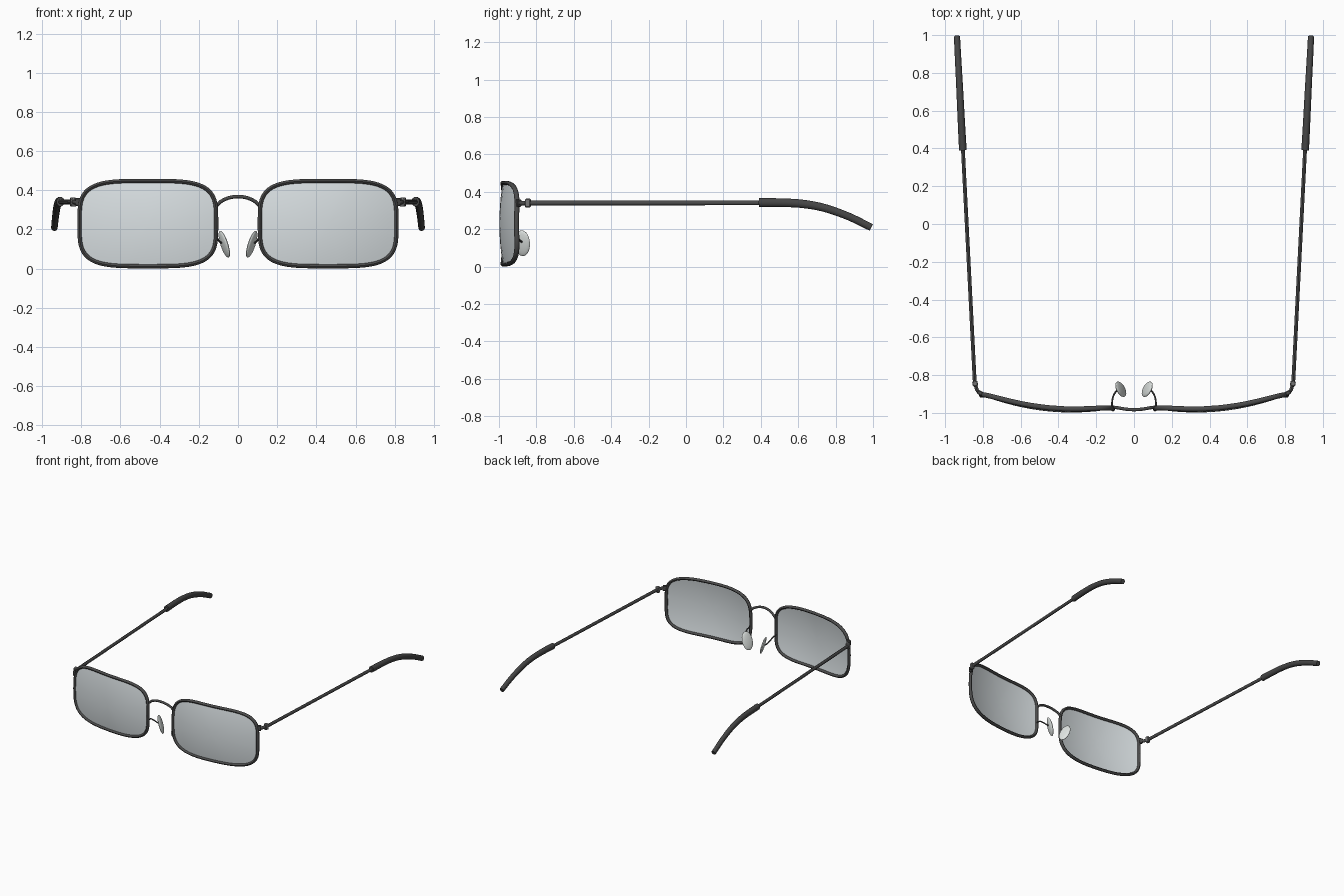
import bpy, bmesh, math
from mathutils import Vector, Matrix

if "Cube" in bpy.data.objects:
    bpy.data.objects.remove(bpy.data.objects["Cube"])


def material(name, rgb, rough=0.5, alpha=1.0):
    m = bpy.data.materials.new(name)
    m.use_nodes = True
    m.diffuse_color = (*rgb, alpha)
    bsdf = m.node_tree.nodes["Principled BSDF"]
    bsdf.inputs["Base Color"].default_value = (*rgb, 1)
    bsdf.inputs["Roughness"].default_value = rough
    bsdf.inputs["Alpha"].default_value = alpha
    return m


METAL = material("dark metal", (0.07, 0.07, 0.07))
HINGE = material("hinge grey", (0.18, 0.18, 0.18))
TIP = material("tip plastic", (0.06, 0.06, 0.06))
LENS = material("lens grey", (0.70, 0.75, 0.77), 0.2, 0.85)
PAD = material("pad grey", (0.76, 0.80, 0.78), 0.3)


def finish(name, bm, mat, mirror=True):
    """Turn a bmesh into a smooth object, mirrored to the other side."""
    me = bpy.data.meshes.new(name)
    bm.to_mesh(me)
    bm.free()
    me.materials.append(mat)
    ob = bpy.data.objects.new(name, me)
    bpy.context.collection.objects.link(ob)
    bpy.ops.object.select_all(action="DESELECT")
    ob.select_set(True)
    bpy.context.view_layer.objects.active = ob
    bpy.ops.object.shade_smooth_by_angle(angle=math.radians(40))
    if mirror:
        ob.modifiers.new("other side", "MIRROR").use_mirror_merge = False


def smooth_path(points, steps=6):
    """Catmull-Rom samples through the points."""
    p = [Vector(q) for q in points]
    p = [2 * p[0] - p[1]] + p + [2 * p[-1] - p[-2]]
    out = []
    for a, b, c, d in zip(p, p[1:], p[2:], p[3:]):
        for i in range(steps):
            t = i / steps
            out.append(0.5 * (2 * b + (c - a) * t + (2 * a - 5 * b + 4 * c - d) * t**2
                              + (3 * b - a - 3 * c + d) * t**3))
    return out + [p[-2]]


def sweep(name, path, w, h, mat, up=(0, 0, 1), closed=False, end=1.0, sides=10, mirror=True):
    """Sweep an elliptical section, w wide and h high in radius, along a path."""
    bm = bmesh.new()
    n = len(path)
    rings = []
    for i, p in enumerate(path):
        if closed:
            tan = path[(i + 1) % n] - path[i - 1]
        else:
            tan = path[min(i + 1, n - 1)] - path[max(i - 1, 0)]
        side = tan.cross(Vector(up)).normalized()
        top = side.cross(tan).normalized()
        s = 1 + (end - 1) * i / (n - 1)
        angles = [math.tau * (k + 0.5) / sides for k in range(sides)]
        rings.append([bm.verts.new(p + s * (side * w * math.cos(a) + top * h * math.sin(a)))
                      for a in angles])
    for i in range(n if closed else n - 1):
        r, q = rings[i], rings[(i + 1) % n]
        for k in range(sides):
            j = (k + 1) % sides
            bm.faces.new((r[k], r[j], q[j], q[k]))
    if not closed:
        bm.faces.new(rings[0][::-1])
        bm.faces.new(rings[-1])
    bmesh.ops.recalc_face_normals(bm, faces=bm.faces)
    finish(name, bm, mat, mirror)


# Lens outline: a rounded rectangle lying on a shallow dome
CX, CZ, HALF_W, HALF_H = 0.46, 0.23, 0.349, 0.218


def lens_point(angle, scale):
    c, s = math.cos(angle), math.sin(angle)
    x = CX + scale * HALF_W * math.copysign(abs(c) ** 0.52, c)
    z = CZ + scale * HALF_H * math.copysign(abs(s) ** 0.52, s)
    return Vector((x, -0.998 + 0.4 * ((x - 0.33) ** 2 + (z - CZ) ** 2), z))


COUNT = 96
ANGLES = [math.tau * i / COUNT for i in range(COUNT)]

# Rims
sweep("rim", [lens_point(a, 1) for a in ANGLES], 0.011, 0.0135, METAL,
      up=(0, 1, 0), closed=True)

# Lenses
bm = bmesh.new()
centre = bm.verts.new(lens_point(0, 0))
inner = None
for ring in range(1, 9):
    outer = [bm.verts.new(lens_point(a, ring / 8)) for a in ANGLES]
    for i in range(COUNT):
        j = (i + 1) % COUNT
        if inner:
            bm.faces.new((inner[i], outer[i], outer[j], inner[j]))
        else:
            bm.faces.new((centre, outer[i], outer[j]))
    inner = outer
finish("lens", bm, LENS)

# Bridge
half = [(0.11, -0.97, 0.322), (0.085, -0.973, 0.344), (0.045, -0.98, 0.362)]
arch = [(-x, y, z) for x, y, z in half] + [(0, -0.983, 0.368)] + half[::-1]
sweep("bridge", smooth_path(arch), 0.009, 0.009, METAL, mirror=False)

# Nose pads and their wire arms
bm = bmesh.new()
bmesh.ops.create_uvsphere(bm, u_segments=20, v_segments=12, radius=1)
bm.transform(Matrix.Translation((0.07, -0.875, 0.125))
             @ Matrix.Rotation(math.radians(18), 4, "Y")
             @ Matrix.Rotation(math.radians(-22), 4, "Z")
             @ Matrix.Diagonal((0.012, 0.044, 0.072, 1)))
finish("nose_pad", bm, PAD)
arm = [(0.117, -0.97, 0.185), (0.115, -0.935, 0.18), (0.108, -0.908, 0.16),
       (0.094, -0.885, 0.138), (0.076, -0.875, 0.13)]
sweep("pad_arm", smooth_path(arm), 0.005, 0.005, METAL, sides=8)


# End pieces and hinges
def block(name, centre, size, turn, mat):
    bm = bmesh.new()
    bmesh.ops.create_cube(bm, size=1)
    bm.transform(Matrix.Translation(centre) @ Matrix.Rotation(math.radians(turn), 4, "Z")
                 @ Matrix.Diagonal((*size, 1)))
    bmesh.ops.bevel(bm, geom=bm.edges[:], offset=0.004, segments=1, affect="EDGES")
    finish(name, bm, mat)


block("end_lug", (0.814, -0.895, 0.34), (0.03, 0.022, 0.04), 25, METAL)
sweep("end_piece", smooth_path([(0.81, -0.897, 0.34), (0.83, -0.88, 0.34), (0.841, -0.845, 0.34)]),
      0.01, 0.012, METAL)
block("hinge", (0.841, -0.845, 0.34), (0.028, 0.028, 0.046), -10, HINGE)

# Temples and ear tips
sweep("temple", [Vector((0.843, -0.84, 0.34)), Vector((0.907, 0.42, 0.341))],
      0.0105, 0.0125, METAL)
tip = [(0.906, 0.39, 0.342), (0.912, 0.50, 0.342), (0.918, 0.62, 0.336),
       (0.924, 0.74, 0.314), (0.931, 0.87, 0.268), (0.937, 0.99, 0.21)]
sweep("ear_tip", smooth_path(tip), 0.021, 0.025, TIP, end=0.8, sides=12)
